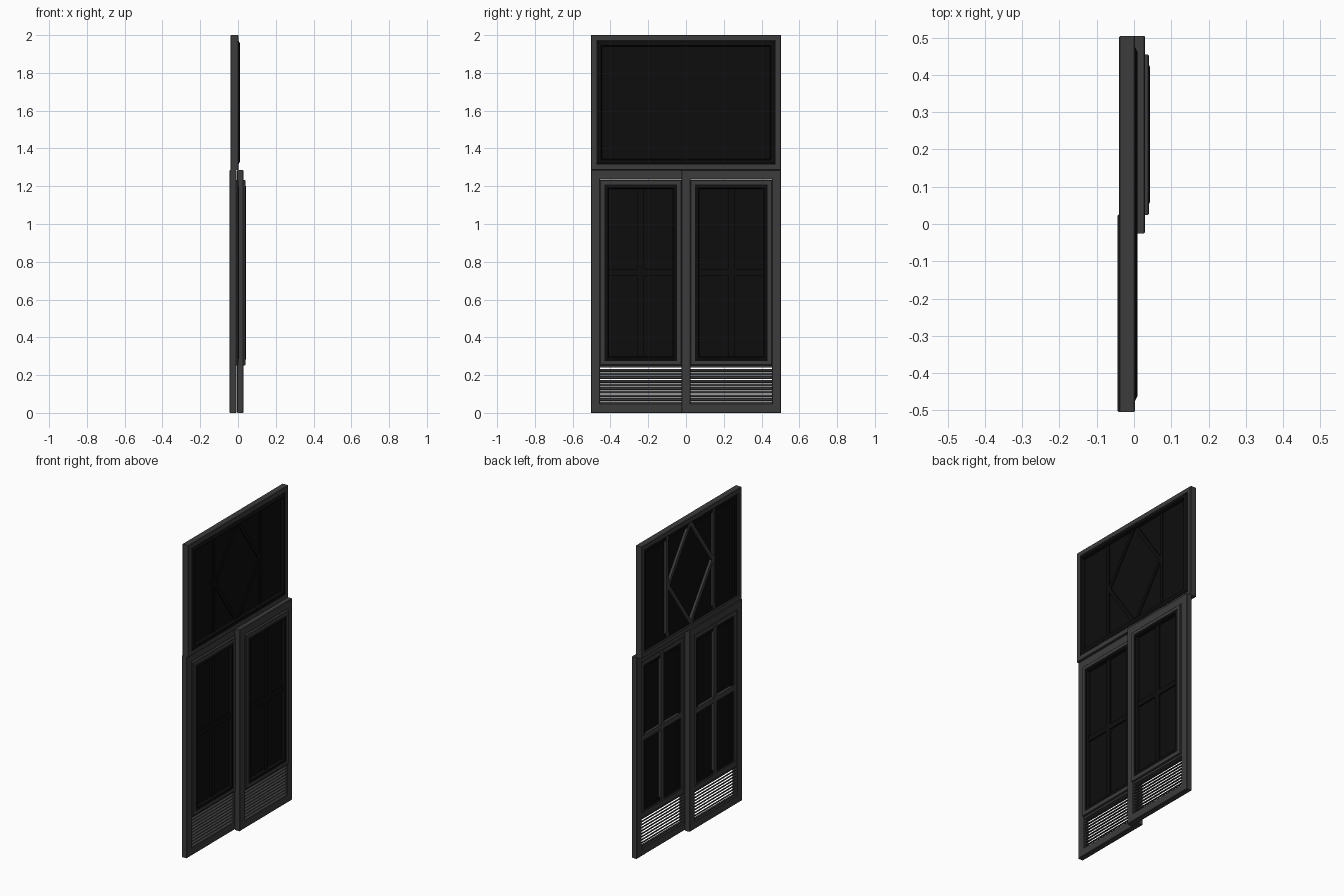
import bpy, bmesh, math
from mathutils import Matrix, Vector

if "Cube" in bpy.data.objects:
    bpy.data.objects.remove(bpy.data.objects["Cube"])


def material(name, v):
    m = bpy.data.materials.new(name)
    m.diffuse_color = (v, v, v, 1)
    m.use_nodes = True
    m.node_tree.nodes["Principled BSDF"].inputs["Base Color"].default_value = m.diffuse_color
    return m


FRAME = material("dark_grey_metal", 0.045)
BLACK = material("black_glass", 0.004)


def finish(bm, name, mat):
    bmesh.ops.recalc_face_normals(bm, faces=bm.faces)
    me = bpy.data.meshes.new(name)
    bm.to_mesh(me)
    bm.free()
    me.materials.append(mat)
    ob = bpy.data.objects.new(name, me)
    bpy.context.collection.objects.link(ob)
    return ob


def ring(name, y0, y1, z0, z1, profile, mat=FRAME):
    """Mitred rectangular frame; profile is a closed list of (inset, x)."""
    bm = bmesh.new()
    loops = []
    for sy, sz in ((0, 0), (1, 0), (1, 1), (0, 1)):
        loops.append([bm.verts.new((x, y1 - i if sy else y0 + i, z1 - i if sz else z0 + i))
                      for i, x in profile])
    n = len(profile)
    for c in range(4):
        a, b = loops[c], loops[(c + 1) % 4]
        for k in range(n):
            j = (k + 1) % n
            bm.faces.new((a[k], a[j], b[j], b[k]))
    return finish(bm, name, mat)


def box(name, x0, x1, y0, y1, z0, z1, mat=FRAME):
    bm = bmesh.new()
    bmesh.ops.create_cube(bm, size=1, matrix=Matrix.Translation(
        ((x0 + x1) / 2, (y0 + y1) / 2, (z0 + z1) / 2)) @ Matrix.Diagonal((x1 - x0, y1 - y0, z1 - z0, 1)))
    return finish(bm, name, mat)


def bar(name, x0, x1, p, q, width, mat=FRAME):
    """Straight glazing bar between two (y, z) points."""
    d = Vector(q) - Vector(p)
    bm = bmesh.new()
    m = (Matrix.Translation(((x0 + x1) / 2, (p[0] + q[0]) / 2, (p[1] + q[1]) / 2))
         @ Matrix.Rotation(math.atan2(d.y, d.x), 4, 'X')
         @ Matrix.Diagonal((x1 - x0, d.length, width, 1)))
    bmesh.ops.create_cube(bm, size=1, matrix=m)
    return finish(bm, name, mat)


def glazing_bars(name, xb, xg, xf, segments, width):
    # Grey bars behind the glass, slim dark bars in front of it
    for i, (p, q) in enumerate(segments):
        bar(f"{name}_rear_bar_{i}", xb, xg, p, q, width)
        bar(f"{name}_front_bar_{i}", xg, xf, p, q, width, BLACK)


def casing(w, x0, x1):
    c = 0.003
    return [(0, x0 + c), (c, x0), (w - c, x0), (w, x0 + c), (w, x1 - c), (w - c, x1), (c, x1), (0, x1 - c)]


# Upper fixed window with diamond glazing bars
H, T, B = 0.504, 2.0, 1.285
ring("transom_frame", -H, H, B, T, casing(0.032, -0.04, 0.003))
ring("transom_gasket", -H, H, B, T,
     [(0.03, -0.03), (0.03, 0.003), (0.044, 0.010), (0.055, 0.010), (0.06, 0.002), (0.06, -0.03)], BLACK)
box("transom_glass", -0.018, -0.010, -0.46, 0.46, 1.33, 1.96, BLACK)
zc, z_lo, z_hi, w = 1.643, 1.325, 1.962, 0.225
diamond = [((0, z_hi), (w, zc)), ((w, zc), (0, z_lo)), ((0, z_lo), (-w, zc)), ((-w, zc), (0, z_hi))]
posts = [((s * 0.235, z_lo), (s * 0.235, z_hi)) for s in (-1, 1)]
glazing_bars("transom", -0.034, -0.014, -0.004, diamond + posts, 0.022)


def door(name, yc, x):
    """Sliding leaf: casing, glazed upper part, louvred lower part."""
    y0, y1 = yc - 0.2645, yc + 0.2645
    a, b = yc - 0.2155, yc + 0.2155
    ring(name + "_frame", y0, y1, 0, B, casing(0.05, x, x + 0.036))
    box(name + "_mid_rail", x + 0.003, x + 0.034, a, b, 0.24, 0.272)
    # Raised glazing bead and inner gasket
    ring(name + "_bead", a, b, 0.252, 1.232,
         [(0, x + 0.006), (0, x + 0.043), (0.003, x + 0.046), (0.024, x + 0.046), (0.024, x + 0.006)])
    ring(name + "_gasket", a, b, 0.252, 1.232,
         [(0.024, x + 0.01), (0.024, x + 0.044), (0.036, x + 0.0495), (0.042, x + 0.0495),
          (0.046, x + 0.04), (0.046, x + 0.01)], BLACK)
    box(name + "_glass", x + 0.020, x + 0.028, a + 0.02, b - 0.02, 0.27, 1.215, BLACK)
    glazing_bars(name, x + 0.004, x + 0.024, x + 0.036,
                 [((yc, 0.268), (yc, 1.215)), ((a + 0.02, 0.745), (b - 0.02, 0.745))], 0.034)
    # Tilted louvre slats
    for i in range(10):
        bm = bmesh.new()
        m = (Matrix.Translation((x + 0.018, yc, 0.052 + i * 0.0192))
             @ Matrix.Rotation(math.radians(28), 4, 'Y')
             @ Matrix.Diagonal((0.026, b - a, 0.004, 1)))
        bmesh.ops.create_cube(bm, size=1, matrix=m)
        finish(bm, f"{name}_louvre_{i}", FRAME)


# Two overlapping sliding doors on parallel tracks
door("rear_door", -0.2395, -0.0445)
door("front_door", 0.2395, -0.006)
